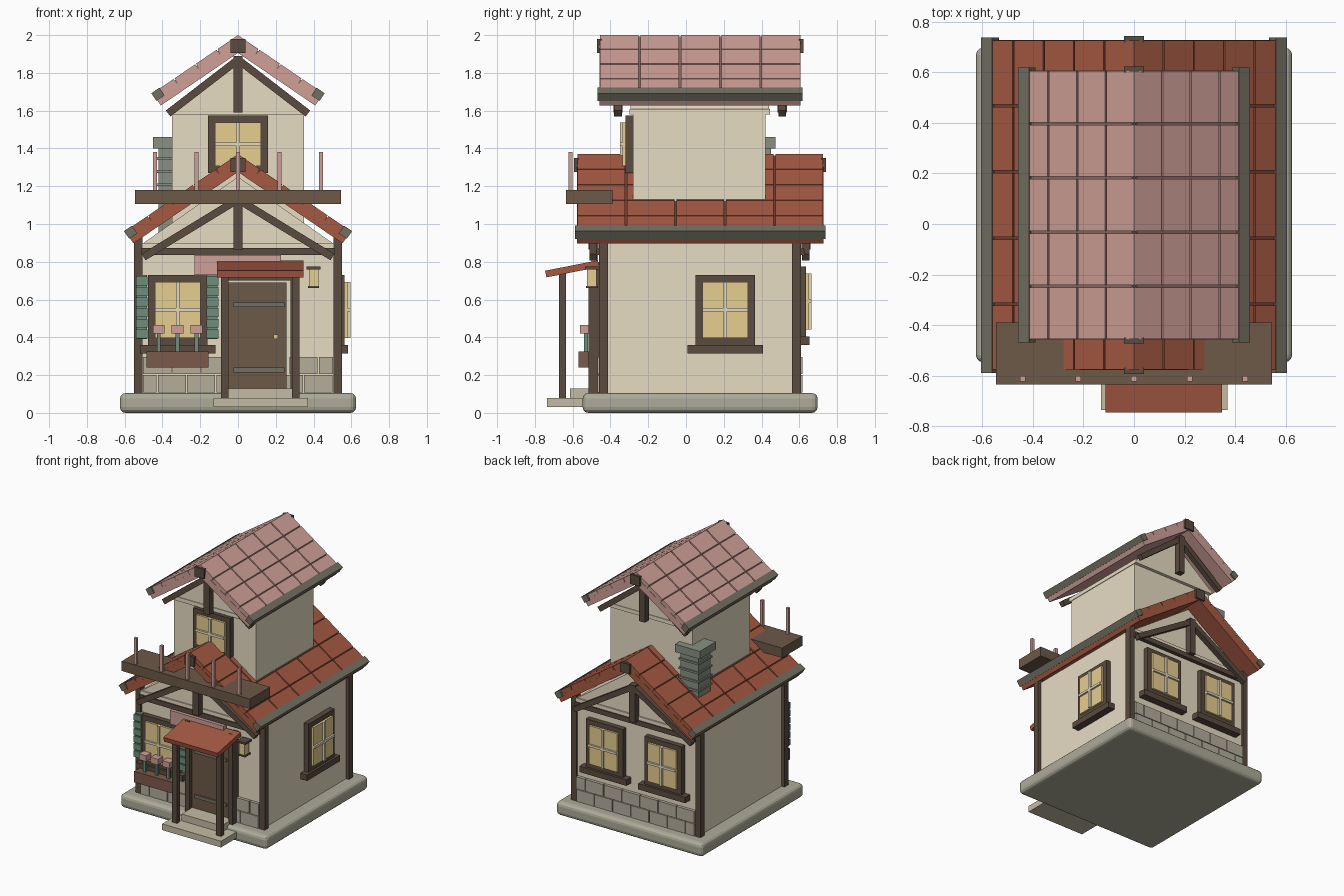
import bpy, bmesh, math
from mathutils import Matrix, Vector

if "Cube" in bpy.data.objects:
    bpy.data.objects.remove(bpy.data.objects["Cube"])

COL = dict(wall=(.80, .72, .55), wood=(.10, .07, .05), plank=(.15, .10, .065), red=(.38, .10, .055),
           seam=(.16, .05, .03), pink=(.62, .35, .31), pinkseam=(.25, .14, .12), stone=(.42, .41, .32),
           brick=(.46, .42, .33), glass=(.80, .62, .28), cream=(.78, .70, .50), green=(.16, .27, .20),
           trim=(.17, .16, .12), chim=(.25, .28, .22), step=(.55, .50, .38), soil=(.2, .10, .07))
MATS = {}


def finish(name, bm, color):
    if color not in MATS:
        MATS[color] = bpy.data.materials.new(color)
        MATS[color].diffuse_color = (*COL[color], 1)
    bmesh.ops.recalc_face_normals(bm, faces=bm.faces)
    me = bpy.data.meshes.new(name)
    bm.to_mesh(me)
    bm.free()
    me.materials.append(MATS[color])
    ob = bpy.data.objects.new(name, me)
    bpy.context.collection.objects.link(ob)
    return ob


def boxes(name, color, *bounds, M=Matrix()):
    """One object made of boxes given as x0, x1, y0, y1, z0, z1."""
    bm = bmesh.new()
    for x0, x1, y0, y1, z0, z1 in bounds:
        T = Matrix.Translation(((x0 + x1) / 2, (y0 + y1) / 2, (z0 + z1) / 2))
        S = Matrix.Diagonal((x1 - x0, y1 - y0, z1 - z0, 1))
        bmesh.ops.create_cube(bm, size=1, matrix=M @ T @ S)
    return finish(name, bm, color)


def prism(name, color, w, z0, z1, y0, y1):
    """Triangular gable block running along y."""
    bm = bmesh.new()
    f = bm.faces.new([bm.verts.new(p) for p in ((-w, y0, z0), (w, y0, z0), (0, y0, z1))])
    ext = bmesh.ops.extrude_face_region(bm, geom=[f])
    bmesh.ops.translate(bm, vec=(0, y1 - y0, 0),
                        verts=[g for g in ext['geom'] if isinstance(g, bmesh.types.BMVert)])
    bm.faces.ensure_lookup_table()
    if len(bm.faces) < 5:
        bm.faces.new([v for v in bm.verts if abs(v.co.y - y0) < 1e-5])
    return finish(name, bm, color)


def roof(name, color, seam, zr, w, drop, y0, y1, rows, cols):
    """Two tiled slopes with eave trims and ridge end caps."""
    th, L = math.atan2(drop, w), math.hypot(w, drop)
    du, dy = L / rows, (y1 - y0) / cols
    for s, side in ((1, 'right'), (-1, 'left')):
        M = Matrix.Translation((0, 0, zr)) @ Matrix.Diagonal((s, 1, 1, 1)) @ Matrix.Rotation(th, 4, 'Y')
        boxes(f'{name}_slab_{side}', color, (0, L - .003, y0 + .003, y1 - .003, -.078, -.03), M=M)
        boxes(f'{name}_bed_{side}', seam, (0, L - .006, y0 + .006, y1 - .006, -.031, -.010), M=M)
        boxes(f'{name}_tiles_{side}', color, *[
            (r * du, (r + 1) * du - .007, y0 + c * dy + .005, y0 + (c + 1) * dy - .005, -.03, 0)
            for r in range(rows) for c in range(cols)], M=M)
        boxes(f'{name}_eave_trim_{side}', 'trim', (L - .05, L + .002, y0 - .008, y1 + .008, -.045, .004), M=M)
    boxes(f'{name}_ridge_caps', 'wood', *[(-.04, .04, y - .012, y + .012, zr - .095, zr - .02) for y in (y0, y1)])


def timbers(name, y, w, z0, z1, post_bottom):
    """King post and two sloping braces in front of a gable."""
    boxes(f'{name}_king_post', 'wood', (-.025, .025, y - .025, y + .025, post_bottom, z1 + .02))
    th, L = math.atan2(z1 - z0, w), math.hypot(w, z1 - z0)
    for s, side in ((1, 'right'), (-1, 'left')):
        M = Matrix.Translation((0, y, z1)) @ Matrix.Diagonal((s, 1, 1, 1)) @ Matrix.Rotation(th, 4, 'Y')
        boxes(f'{name}_brace_{side}', 'wood', (0, L, -.02, .02, -.02, .02), M=M)


def window(name, loc, angle, w=.315, h=.37, sill=True):
    """Framed window; local -y points outward, loc is the bottom centre on the wall."""
    M = Matrix.Translation(loc) @ Matrix.Rotation(math.radians(angle), 4, 'Z')
    a, t = w / 2, .037
    boxes(f'{name}_frame', 'wood', (-a, -a + t, -.04, .01, 0, h), (a - t, a, -.04, .01, 0, h),
          (-a + t, a - t, -.04, .01, 0, t), (-a + t, a - t, -.04, .01, h - t, h), M=M)
    boxes(f'{name}_pane', 'glass', (-a + t, a - t, -.056, .0, t, h - t), M=M)
    boxes(f'{name}_bars', 'cream', (-.009, .009, -.07, -.05, t, h - t),
          (-a + t, a - t, -.07, -.05, h / 2 - .009, h / 2 + .009), M=M)
    if sill:
        boxes(f'{name}_sill', 'wood', (-.2, .2, -.058, .01, -.045, 0), M=M)


# plinth with rounded corners
plinth = boxes('plinth', 'stone', (-.625, .625, -.547, .697, 0, .105))
bev = plinth.modifiers.new('round', 'BEVEL')
bev.width, bev.segments = .03, 3

# lower storey
boxes('lower_walls', 'wall', (-.525, .525, -.445, .595, .1, .9))
boxes('wall_plate', 'wall', (-.505, .505, -.465, .615, .87, .9))
prism('lower_gable', 'wall', .5, .9, 1.25, -.455, .605)
boxes('corner_posts', 'wood', *[(x - .022, x + .022, y - .024, y + .024, .1, .94)
                                for x in (-.528, .528) for y in (-.436, .586)])
boxes('tie_beams', 'wood', (-.51, .51, -.475, -.44, .835, .872), (-.51, .51, .59, .625, .835, .872))
timbers('front_lower', -.49, .5, .825, 1.13, .865)
timbers('back_lower', .633, .5, .825, 1.13, .865)

# stone courses along the front and back
for name, y0, y1 in (('front', -.468, -.44), ('back', .59, .618)):
    blocks = []
    for r in range(2):
        edges = [-.505] + [-.505 + .155 * (i + .5 * (r + 1)) for i in range(7 - r)] + [.505]
        blocks += [(a + .003, b - .003, y0, y1, .108 + r * .097, .2 + r * .097)
                   for a, b in zip(edges, edges[1:]) if b - a > .02
                   and not (name == 'front' and a > -.09 and b < .29)]
    boxes(f'{name}_stones', 'brick', *blocks)

# roofs and upper storey
roof('lower_roof', 'red', 'seam', 1.37, .6, .41, -.58, .73, 5, 5)
boxes('upper_walls', 'wall', (-.35, .35, -.28, .42, .95, 1.6))
boxes('upper_plate', 'wall', (-.355, .355, -.30, .445, 1.58, 1.61))
prism('upper_gable', 'wall', .355, 1.6, 1.885, -.295, .44)
timbers('front_upper', -.36, .37, 1.585, 1.87, 1.59)
timbers('back_upper', .51, .37, 1.585, 1.87, 1.59)
roof('upper_roof', 'pink', 'pinkseam', 2.0, .455, .31, -.46, .61, 4, 5)

# windows
window('front_window', (-.32, -.445, .36), 0)
window('right_window', (.525, .208, .36), 90)
window('back_window_a', (.25, .595, .405), 180)
window('back_window_b', (-.25, .595, .405), 180)
window('upper_window', (0, -.28, 1.27), 0, h=.305, sill=False)

# shutters with slats
for name, x in (('left', -.51), ('right', -.135)):
    boxes(f'shutter_{name}', 'green', (x - .027, x + .027, -.485, -.445, .39, .73),
          *[(x - .031, x + .031, -.497, -.48, .395 + i * .056, .442 + i * .056) for i in range(6)])

# flower box
boxes('flower_box', 'soil', (-.485, -.155, -.57, -.49, .24, .325))
boxes('stems', 'green', *[(x - .01, x + .01, -.54, -.52, .32, .43) for x in (-.42, -.32, -.22)])
boxes('flowers', 'pink', *[(x - .031, x + .031, -.56, -.5, .42, .465) for x in (-.42, -.32, -.22)])

# door
boxes('door', 'plank', (-.05, .258, -.485, -.44, .13, .69))
boxes('door_frame', 'wood', (-.09, -.052, -.515, -.44, .105, .8), (.278, .315, -.515, -.44, .105, .8),
      (-.052, .278, -.515, -.44, .7, .74))
boxes('door_hinges', 'trim', (-.025, .245, -.497, -.48, .215, .24), (-.025, .245, -.497, -.48, .56, .585))
boxes('door_knob', 'glass', (.187, .213, -.51, -.48, .39, .415))

# porch, steps and sign
boxes('porch_posts', 'wood', *[(x - .02, x + .02, -.672, -.636, .075, .74) for x in (-.07, .305)])
tilt = Matrix.Translation((.118, -.605, .762)) @ Matrix.Rotation(math.atan2(.055, .28), 4, 'X')
boxes('porch_roof', 'red', (-.23, .23, -.14, .145, -.018, .018), M=tilt)
boxes('lower_step', 'step', (-.13, .37, -.735, -.53, .03, .078))
boxes('upper_step', 'step', (-.05, .29, -.615, -.46, .078, .13))
boxes('sign_board', 'pink', (-.23, .228, -.5, -.465, .73, .835))

# lantern
boxes('lantern_light', 'glass', (.375, .425, -.525, -.475, .67, .76))
boxes('lantern_caps', 'wood', (.362, .438, -.535, -.46, .76, .775), (.37, .43, -.53, -.465, .66, .672))

# balcony
boxes('balcony_floor', 'plank', (-.545, .545, -.635, -.39, 1.105, 1.18))
boxes('balcony_posts', 'pink', *[(i * .22 - .011, i * .22 + .011, -.622, -.6, 1.18, 1.38) for i in range(-2, 3)])

# chimney
boxes('chimney', 'chim', (-.42, -.27, .305, .45, .95, 1.4))
boxes('chimney_bands', 'chim', *[(-.43, -.26, .295, .46, z, z + .015) for z in (1.13, 1.2, 1.27, 1.34)])
boxes('chimney_cap', 'chim', (-.45, -.24, .28, .475, 1.4, 1.46))

for m in bpy.data.materials:
    if m.users and not m.is_grease_pencil:
        m.use_nodes = True
        m.node_tree.nodes["Principled BSDF"].inputs["Base Color"].default_value = m.diffuse_color
